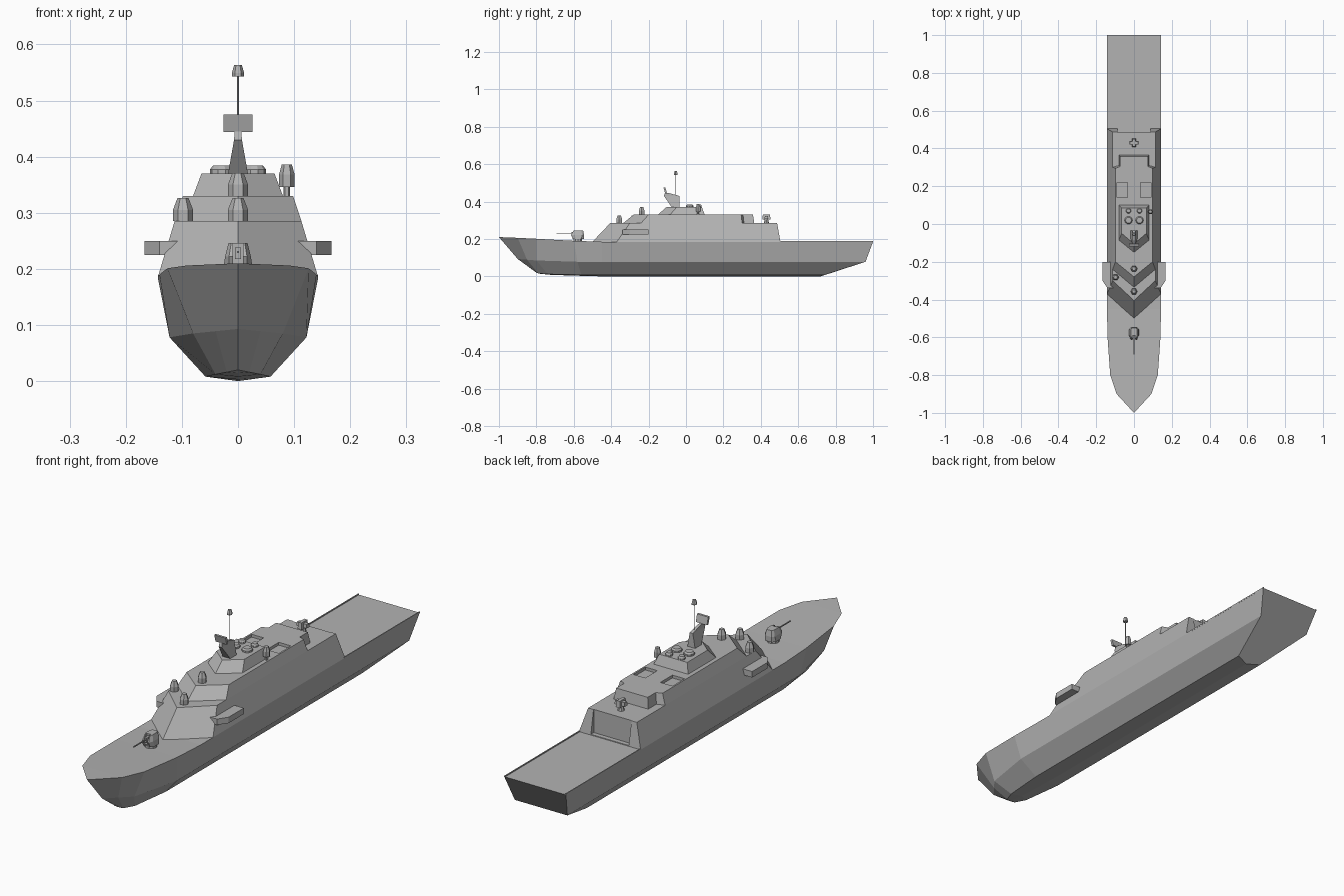
import bpy, bmesh
from math import pi, cos, sin
from mathutils import Vector

cube = bpy.data.objects.get("Cube")
if cube:
    bpy.data.objects.remove(cube, do_unlink=True)

grey = bpy.data.materials.new("ship grey")
grey.use_nodes = True
colour = (0.45, 0.45, 0.45, 1)
grey.diffuse_color = colour
grey.node_tree.nodes["Principled BSDF"].inputs["Base Color"].default_value = colour


def loft(name, rings, at=(0, 0, 0)):
    """Solid skinned through closed rings of equal point count."""
    bm = bmesh.new()
    vs = [[bm.verts.new(Vector(p) + Vector(at)) for p in r] for r in rings]
    n = len(rings[0])
    for a, b in zip(vs, vs[1:]):
        for i in range(n):
            j = (i + 1) % n
            bm.faces.new((a[i], a[j], b[j], b[i]))
    bm.faces.new(vs[0][::-1])
    bm.faces.new(vs[-1])
    bmesh.ops.remove_doubles(bm, verts=bm.verts, dist=0.0003)
    bmesh.ops.recalc_face_normals(bm, faces=bm.faces)
    me = bpy.data.meshes.new(name)
    bm.to_mesh(me)
    bm.free()
    me.materials.append(grey)
    ob = bpy.data.objects.new(name, me)
    bpy.context.collection.objects.link(ob)
    return ob


def mirrored(half):
    return list(half) + [(-x, y, z) for x, y, z in reversed(half)]


def tier(name, z0, low, z1, high):
    """Symmetric deckhouse level between two half outlines."""
    return loft(name, [mirrored([(x, y, z0) for x, y in low]),
                       mirrored([(x, y, z1) for x, y in high])])


def box(name, x, y, z, taper=0.0):
    rings = []
    for h, t in ((z[0], 0), (z[1], taper)):
        rings.append([(x[0] + t, y[0] + t, h), (x[1] - t, y[0] + t, h),
                      (x[1] - t, y[1] - t, h), (x[0] + t, y[1] - t, h)])
    return loft(name, rings)


def turned(name, at, profile, sides=6):
    """Upright solid of revolution from (radius, height) pairs."""
    rings = [[(r * cos(2 * pi * i / sides), r * sin(2 * pi * i / sides), h)
              for i in range(sides)] for r, h in profile]
    return loft(name, rings, at)


def cut(target, cutter):
    mod = target.modifiers.new("recess", "BOOLEAN")
    mod.operation = "DIFFERENCE"
    mod.solver = "EXACT"
    mod.object = cutter
    bpy.context.view_layer.objects.active = target
    bpy.ops.object.modifier_apply(modifier=mod.name)
    bpy.data.objects.remove(cutter, do_unlink=True)


# Hull: stations from stem to transom, each deck edge, chine, bilge, keel
stations = [
    [(0, -1, .21), (0, -.9, .093), (0, -.8, .02), (0, -.8, .02)],
    [(.092, -.9, .206), (.04, -.85, .089), (.02, -.79, .016), (0, -.78, .014)],
    [(.126, -.8, .201), (.08, -.8, .085), (.04, -.74, .012), (0, -.72, .008)],
    [(.14, -.6, .19), (.122, -.58, .078), (.058, -.56, .008), (0, -.56, .003)],
    [(.143, -.45, .185), (.122, -.45, .078), (.058, -.45, .008), (0, -.45, 0)],
    [(.143, .5, .185), (.122, .5, .078), (.058, .5, .008), (0, .5, 0)],
    [(.143, 1, .185), (.122, .96, .078), (.058, .74, .008), (0, .72, 0)],
]
loft("hull", [mirrored(s) for s in stations])

# Low coamings along the flight deck
for side, s in (("left", 1), ("right", -1)):
    box(side + "_deck_coaming", sorted((s * .139, s * .143)), (.5, 1), (.183, .189))

# Deckhouse levels with arrow-shaped fronts
lower = tier("lower_deckhouse", .185, [(0, -.5), (.143, -.37), (.143, .505)],
             .285, [(0, -.405), (.113, -.3), (.113, .487)])
cut(lower, box("door_cutter", (-.088, .088), (.485, .6), (.188, .3)))
upper = tier("upper_deckhouse",
             .285, [(0, -.335), (.113, -.24), (.113, .3), (.08, .31), (.08, .365)],
             .33, [(0, -.28), (.098, -.2), (.098, .295), (.073, .305), (.073, .358)])
for x in (-.063, .063):
    cut(upper, box("hatch_cutter", (x - .028, x + .028), (.14, .22), (.318, .36)))
tier("bridge_top", .33, [(0, -.15), (.08, -.085), (.08, .1)],
     .37, [(0, -.105), (.065, -.05), (.065, .085)])

# Bridge wings
for side, s in (("left", 1), ("right", -1)):
    plan = [(.1, -.2), (.167, -.2), (.167, -.3), (.14, -.34), (.1, -.34)]
    loft(side + "_bridge_wing", [[(s * x, y, z) for x, y in plan] for z in (.225, .25)])

# Vents on the bridge top
for s in (-1, 1):
    for y, r in ((.02, .021), (.07, .014)):
        turned("roof_vent", (s * .029, y, .368),
               [(r, 0), (r, .009), (r * .75, .016)], 10)

# Forward-leaning mast with radar panel, pole and cap
loft("mast", [[(-w, a, z), (w, a, z), (w, b, z), (-w, b, z)]
              for w, a, b, z in ((.018, -.075, -.035, .368), (.007, -.118, -.035, .43),
                                 (.006, -.113, -.09, .445))])
loft("radar_panel", [[(-.026, y, z), (.026, y, z), (.026, y + .01, z), (-.026, y + .01, z)]
                     for y, z in ((-.112, .444), (-.12, .475))])
turned("mast_pole", (0, -.055, .42), [(.0015, 0), (.0015, .13)])
turned("mast_cap", (0, -.055, .543), [(.011, 0), (.011, .006), (.007, .02)])

# Sensor domes
dome = [(.018, 0), (.018, .02), (.01, .041)]
for at in ((0, -.357, .285), (0, -.237, .33), (-.098, -.282, .285)):
    turned("sensor_dome", at, dome)
turned("side_sensor_dome", (.087, .065, .346), [(.014, 0), (.014, .022), (.009, .04)])
turned("side_dome_post", (.087, .065, .328), [(.006, 0), (.006, .02)])

# Bow gun: faceted turret with a slotted front
turned("gun_base", (0, -.578, .183), [(.024, 0), (.024, .02)], 10)
turret = loft("gun_turret", [mirrored([(x, y, z) for x, y in plan]) for z, plan in (
    (.2, [(.016, -.605), (.026, -.59), (.026, -.56), (.016, -.545)]),
    (.222, [(.016, -.615), (.023, -.595), (.023, -.555), (.015, -.545)]),
    (.246, [(.012, -.6), (.017, -.59), (.016, -.56), (.011, -.55)]))])
cut(turret, box("slot_cutter", (-.009, .009), (-.65, -.59), (.21, .26)))
box("gun_cradle", (-.005, .005), (-.612, -.58), (.218, .238))
box("gun_barrel", (-.002, .002), (-.692, -.6), (.228, .232))

# Aft launcher on the hangar roof
turned("launcher_pedestal", (0, .43, .283), [(.014, 0), (.009, .022)], 8)
box("launcher_body", (-.01, .01), (.408, .452), (.303, .33), .003)
box("launcher_arms", (-.024, .024), (.42, .44), (.308, .324), .002)
